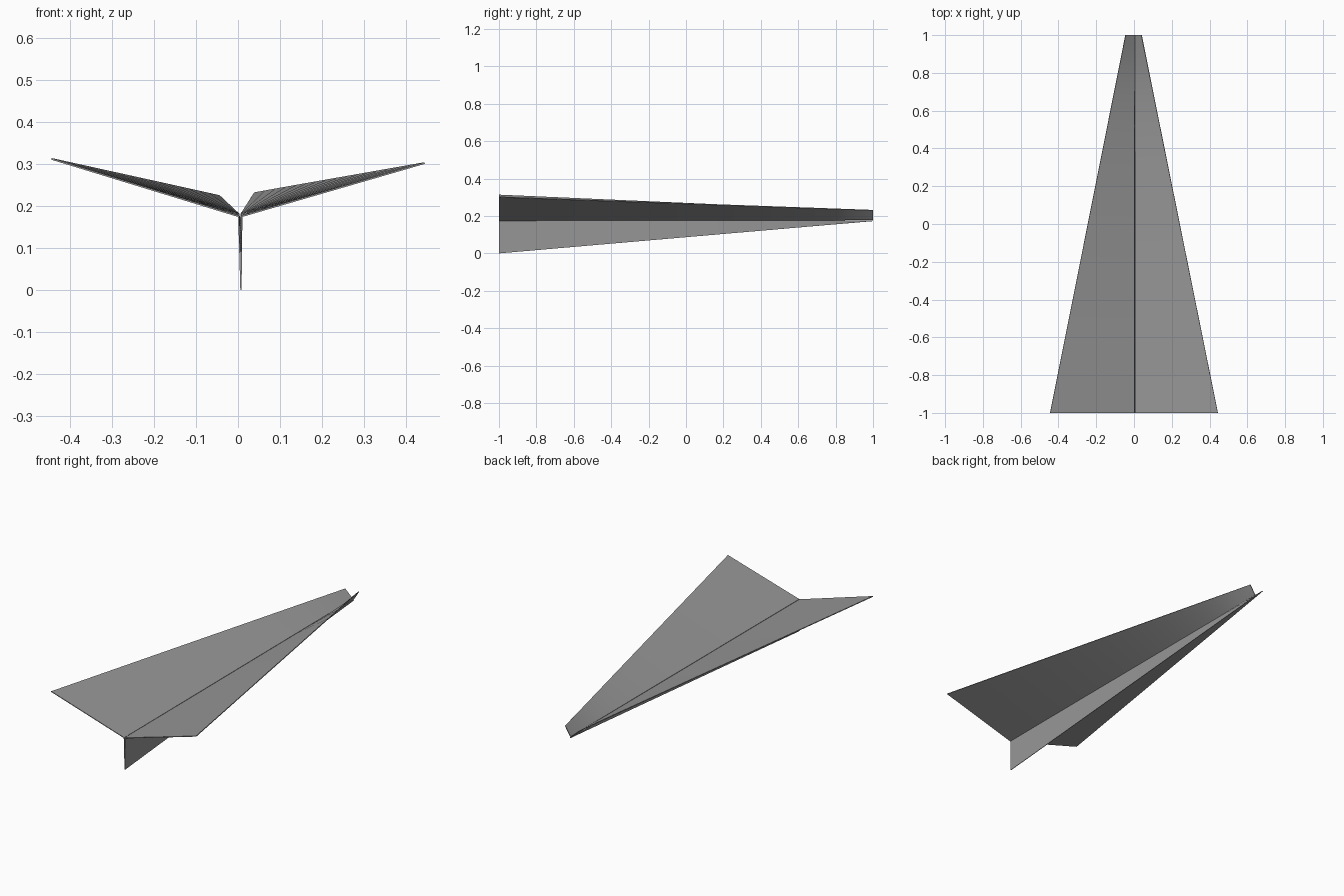
import bpy
import bmesh
import math
from mathutils import Vector

cube = bpy.data.objects.get("Cube")
if cube:
    bpy.data.objects.remove(cube, do_unlink=True)

# Plain grey paper
paper = bpy.data.materials.new("grey_paper")
paper.use_nodes = True
GREY = (0.31, 0.31, 0.31, 1)
paper.diffuse_color = GREY
paper.node_tree.nodes["Principled BSDF"].inputs["Base Color"].default_value = GREY


def sheet(name, inner, outer, thickness, steps=16):
    """Thin sheet ruled between two straight edges, each given tail to nose."""
    bm = bmesh.new()
    rows = []
    for i in range(steps + 1):
        t = i / steps
        rows.append([bm.verts.new(Vector(a).lerp(Vector(b), t)) for a, b in (inner, outer)])
    for low, high in zip(rows, rows[1:]):
        bm.faces.new((low[0], low[1], high[1], high[0]))
    mesh = bpy.data.meshes.new(name)
    bm.to_mesh(mesh)
    bm.free()
    mesh.materials.append(paper)
    obj = bpy.data.objects.new(name, mesh)
    bpy.context.collection.objects.link(obj)
    bpy.ops.object.select_all(action="DESELECT")
    obj.select_set(True)
    bpy.context.view_layer.objects.active = obj
    solid = obj.modifiers.new("paper_thickness", "SOLIDIFY")
    solid.thickness = thickness
    solid.offset = 0
    bpy.ops.object.modifier_apply(modifier=solid.name)
    # Consistent outward normals on the closed sheet
    bm = bmesh.new()
    bm.from_mesh(mesh)
    bmesh.ops.recalc_face_normals(bm, faces=bm.faces)
    bm.to_mesh(mesh)
    bm.free()
    bpy.ops.object.shade_smooth_by_angle(angle=math.radians(30))


TAIL, NOSE, FOLD = -1, 1, 0.175

# Twisted wings, shallow at the tail and steep at the nose
sheet("left_wing", ((0.007, TAIL, FOLD), (0.007, NOSE, FOLD + 0.004)),
      ((0.444, TAIL, 0.302), (0.04, NOSE, 0.231)), 0.004)
sheet("right_wing", ((0.003, TAIL, FOLD), (0.003, NOSE, FOLD + 0.004)),
      ((-0.444, TAIL, 0.312), (-0.045, NOSE, 0.224)), 0.004)

# Folded keel: two layers meeting along the bottom crease
for name, x in (("left_keel", 0.009), ("right_keel", 0.002)):
    sheet(name, ((x, TAIL, FOLD), (x, NOSE, FOLD)),
          ((0.007, TAIL, 0), (0.007, NOSE, FOLD - 0.002)), 0.003)
